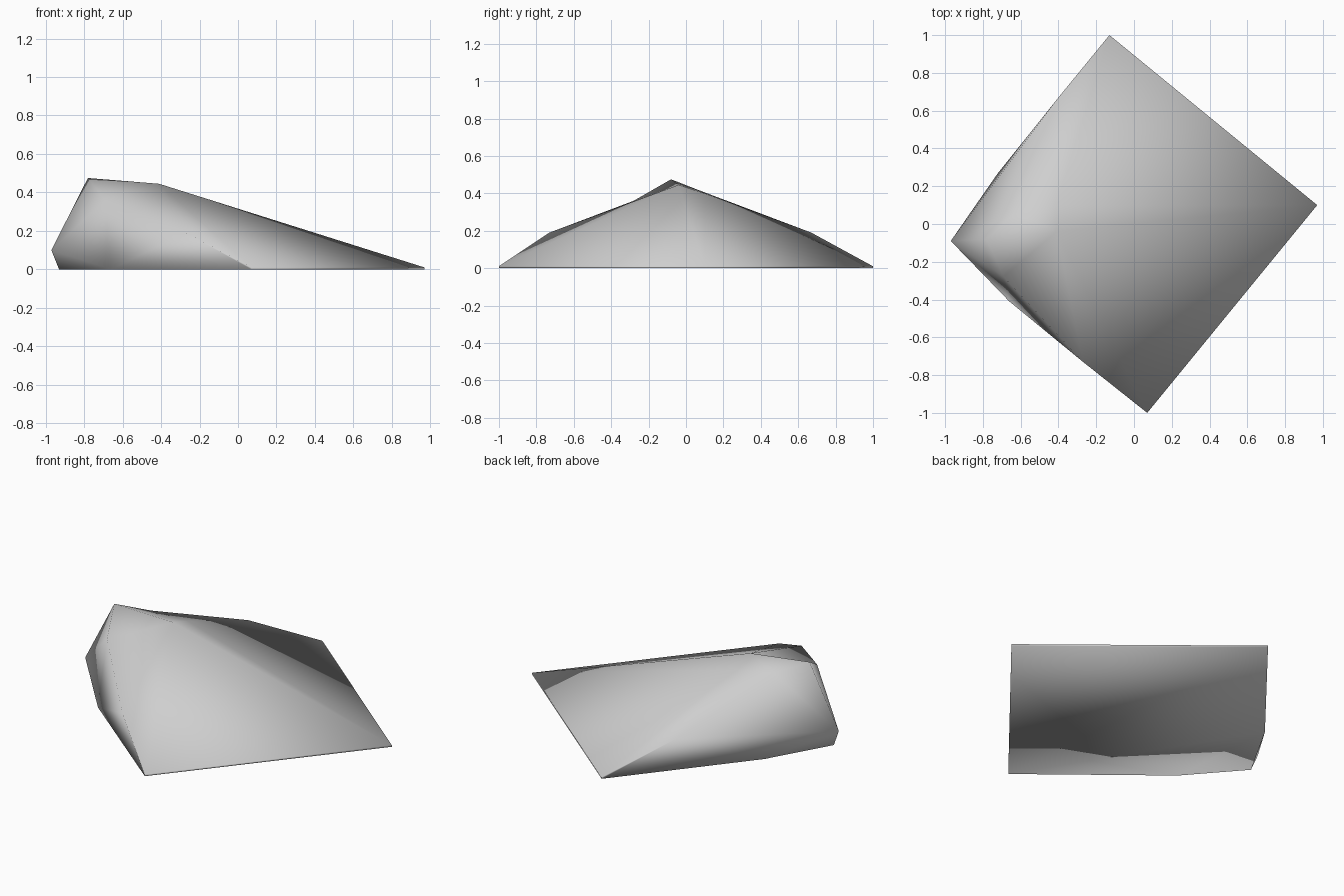
import bpy
import bmesh

if "Cube" in bpy.data.objects:
    bpy.data.objects.remove(bpy.data.objects["Cube"], do_unlink=True)

# Lower rim (lowercase), then thin upper rim and crest (uppercase)
points = {
    "a": (-.13, 1, 0), "b": (.97, .10, 0), "c": (.07, -1, 0),
    "g": (-.66, -.41, 0), "d": (-.93, -.10, 0), "e": (-.72, .27, 0),
    "A": (-.13, 1, .01), "B": (.97, .10, .01), "C": (.07, -1, .01),
    "D": (-.97, -.09, .10), "F": (-.27, -.73, .19), "L": (-.40, .67, .19),
    "H": (-.69, -.28, .36), "P": (-.78, -.08, .475), "M": (-.63, .06, .42),
    "R": (-.41, -.04, .445), "Q": (-.41, .10, .40),
}
base = "cba cae ceg ged"
thin_edges = "bBAa cCBb"
left_wall = "cgFC gHF gDH gdD DPH"
back_wall = "aALe eDd eLD DMP DLM"
slope = "PRH PMR HRF RMQ MLQ LAQ QAB RQB RBC RCF"

bm = bmesh.new()
verts = {name: bm.verts.new(co) for name, co in points.items()}
for group in (base, thin_edges, left_wall, back_wall, slope):
    for corners in group.split():
        face = bm.faces.new([verts[k] for k in corners])
        face.smooth = True
bmesh.ops.recalc_face_normals(bm, faces=bm.faces)
mesh = bpy.data.meshes.new("rock_slope")
bm.to_mesh(mesh)
bm.free()

# One plain grey stone colour
stone = bpy.data.materials.new("grey_stone")
stone.use_nodes = True
colour = (.62, .62, .62, 1)
stone.diffuse_color = colour
stone.node_tree.nodes["Principled BSDF"].inputs["Base Color"].default_value = colour
mesh.materials.append(stone)

rock = bpy.data.objects.new("rock_slope", mesh)
bpy.context.collection.objects.link(rock)
